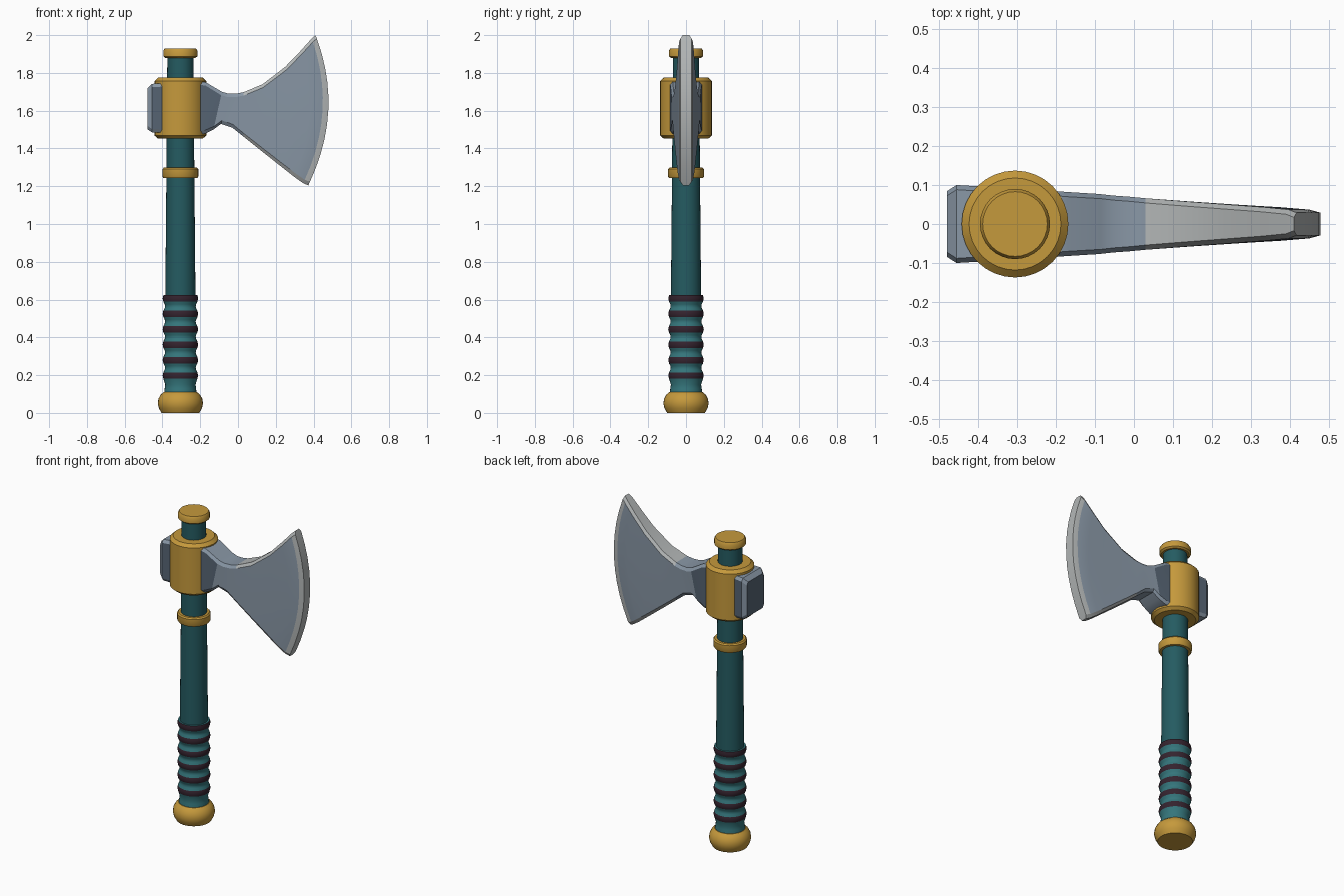
import bpy, math

if "Cube" in bpy.data.objects:
    bpy.data.objects.remove(bpy.data.objects["Cube"])

CX = -0.305   # handle axis


def mat(name, rgb):
    m = bpy.data.materials.new(name)
    m.diffuse_color = (*rgb, 1)
    m.use_nodes = True
    m.node_tree.nodes["Principled BSDF"].inputs["Base Color"].default_value = m.diffuse_color
    return m


GOLD = mat("gold", (0.56, 0.32, 0.045))
SHAFT = mat("dark teal", (0.018, 0.105, 0.12))
GRIP = mat("grip teal", (0.035, 0.18, 0.2))
BAND = mat("dark plum", (0.035, 0.017, 0.028))
STEEL = mat("blade steel", (0.25, 0.31, 0.38))
EDGE = mat("light steel", (0.45, 0.47, 0.47))
DARK = mat("dark steel", (0.095, 0.13, 0.175))


def make(name, verts, faces, mats, idx=None, angle=35):
    me = bpy.data.meshes.new(name)
    me.from_pydata(verts, [], faces)
    for m in mats:
        me.materials.append(m)
    if idx:
        me.polygons.foreach_set("material_index", idx)
    ob = bpy.data.objects.new(name, me)
    bpy.context.collection.objects.link(ob)
    bpy.ops.object.select_all(action='DESELECT')
    ob.select_set(True)
    bpy.context.view_layer.objects.active = ob
    bpy.ops.object.mode_set(mode='EDIT')
    bpy.ops.mesh.select_all(action='SELECT')
    bpy.ops.mesh.normals_make_consistent(inside=False)
    bpy.ops.object.mode_set(mode='OBJECT')
    bpy.ops.object.shade_smooth_by_angle(angle=math.radians(angle))
    return ob


def lathe(name, profile, mats, rule=None, n=32):
    """Turn (radius, z) points around the handle axis, with closed ends."""
    verts = [(CX + r * math.cos(2 * math.pi * k / n), r * math.sin(2 * math.pi * k / n), z)
             for r, z in profile for k in range(n)]
    faces, idx = [], []
    for i in range(len(profile) - 1):
        for k in range(n):
            j = (k + 1) % n
            faces.append((i * n + k, i * n + j, i * n + n + j, i * n + n + k))
            idx.append(rule(i) if rule else 0)
    last = (len(profile) - 1) * n
    faces += [tuple(range(n)), tuple(range(last, last + n))]
    idx += [0, 0]
    return make(name, verts, faces, mats, idx)


# handle: turned fittings and shaft
lathe("pommel", [(0.1, 0), (0.114, 0.025), (0.12, 0.05), (0.116, 0.075),
                 (0.104, 0.097), (0.088, 0.11)], [GOLD])
lathe("shaft", [(0.08, 0.6), (0.074, 1.26), (0.069, 1.9)], [SHAFT])
lathe("neck_ring", [(0.07, 1.243), (0.09, 1.243), (0.095, 1.252), (0.095, 1.29),
                    (0.088, 1.298), (0.07, 1.298)], [GOLD])
lathe("collar", [(0.118, 1.452), (0.137, 1.468), (0.137, 1.757), (0.118, 1.775)], [GOLD])
lathe("top_cap", [(0.08, 1.88), (0.09, 1.888), (0.09, 1.918), (0.083, 1.929)], [GOLD])

# grip: waisted wrap with raised dark bands
profile, bands = [(0.086, 0.1), (0.083, 0.13), (0.08, 0.15)], set()
for i in range(6):
    z = 0.198 + i * 0.0816
    bands |= {len(profile), len(profile) + 1}
    profile += [(0.09, z - 0.017), (0.094, z), (0.09, z + 0.017)]
    if i < 5:
        profile += [(0.083, z + 0.031), (0.081, z + 0.041), (0.083, z + 0.051)]
lathe("grip", profile, [GRIP, BAND], lambda i: 1 if i in bands else 0)

# axe head stations: top x, top z, bottom x, bottom z, forward bulge, half thickness
stations = [
    (-0.48, 1.718, -0.48, 1.502, 0, 0.084),
    (-0.455, 1.742, -0.455, 1.485, 0, 0.1),
    (-0.21, 1.757, -0.21, 1.475, 0, 0.085),
    (-0.17, 1.75, -0.175, 1.478, 0, 0.082),
    (-0.085, 1.7, -0.13, 1.5, 0, 0.077),
    (-0.05, 1.69, -0.09, 1.53, 0, 0.073),
    (-0.01, 1.69, -0.03, 1.51, 0, 0.07),
    (0.03, 1.698, 0.03, 1.462, 0, 0.066),
    (0.13, 1.74, 0.13, 1.382, 0.01, 0.058),
    (0.25, 1.832, 0.24, 1.295, 0.03, 0.049),
    (0.33, 1.915, 0.3, 1.248, 0.06, 0.043),
    (0.39, 1.982, 0.345, 1.216, 0.08, 0.037),
    (0.41, 2.0, 0.372, 1.205, 0.087, 0.029),
]
ROWS, BEV = 12, 0.018
verts = []
for xt, zt, xb, zb, bulge, h in stations:
    for side in (-1, 1):
        for r in range(ROWS + 1):
            rim = r in (0, ROWS)
            if rim:
                t = r / ROWS
            else:
                b = BEV / (zt - zb)
                t = b + (1 - 2 * b) * (r - 1) / (ROWS - 2)
            verts.append((xt + (xb - xt) * t + bulge * 4 * t * (1 - t),
                          side * (h - (0.012 if rim else 0)), zt + (zb - zt) * t))
W = ROWS + 1
faces, idx = [], []
last = len(stations) - 1
for s in range(last):
    a, c = s * 2 * W, (s + 1) * 2 * W
    rim_mat = 1 if s >= 7 else 0
    for side in (0, W):
        for r in range(ROWS):
            faces.append((a + side + r, a + side + r + 1, c + side + r + 1, c + side + r))
            bevel = r in (0, ROWS - 1)
            idx.append(1 if s == last - 1 else rim_mat if bevel else 2 if 1 <= s <= 3 else 0)
    for r in (0, ROWS):
        faces.append((a + r, a + W + r, c + W + r, c + r))
        idx.append(rim_mat)
# poll end and cutting edge
for base, m in ((0, 2), (last * 2 * W, 1)):
    for r in range(ROWS):
        faces.append((base + r, base + r + 1, base + W + r + 1, base + W + r))
        idx.append(m)
make("axe_head", verts, faces, [STEEL, EDGE, DARK], idx, angle=25)
